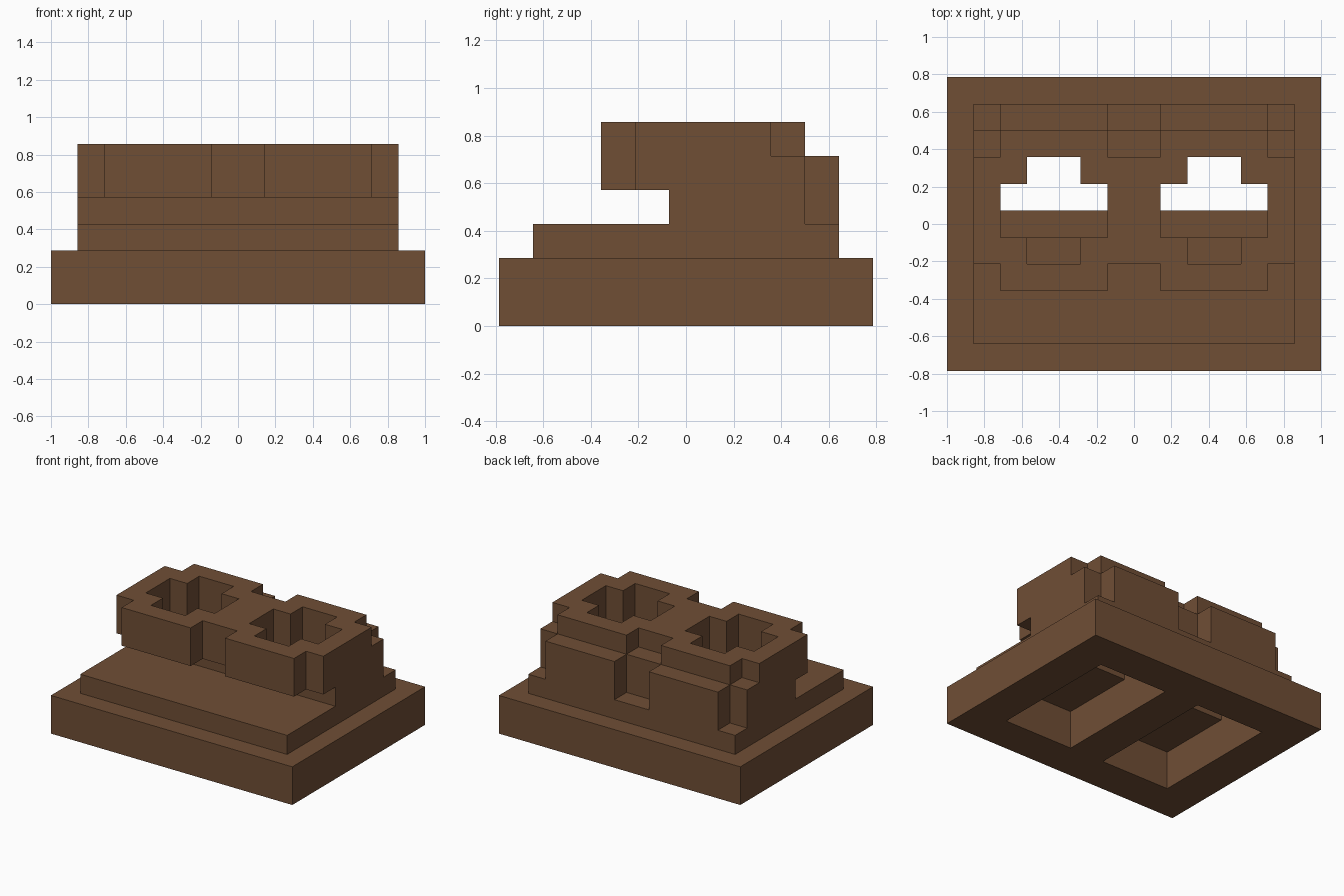
import bpy, bmesh

cube = bpy.data.objects.get("Cube")
if cube:
    bpy.data.objects.remove(cube, do_unlink=True)

U = 1 / 7                # edge length of one block
HALF_X, HALF_Y, TOP = 7, 5.5, 6

brown = bpy.data.materials.new("leather brown")
brown.use_nodes = True
color = (0.162, 0.077, 0.036, 1)
brown.diffuse_color = color
brown.node_tree.nodes["Principled BSDF"].inputs["Base Color"].default_value = color

blocks = set()


def cells(x, y, z):
    """Block positions in a box given as spans, mirrored left and right."""
    found = set()
    for i in range(x[0], x[1]):
        for j in range(int(y[0] + HALF_Y), int(y[1] + HALF_Y)):
            for k in range(z[0], z[1]):
                found |= {(i, j, k), (-1 - i, j, k)}
    return found


def add(x, y, z):
    blocks.update(cells(x, y, z))


def cut(x, y, z):
    blocks.difference_update(cells(x, y, z))


# Sole and toe step
add((0, 7), (-5.5, 5.5), (0, 2))
add((0, 6), (-4.5, 4.5), (2, 3))

# Heel body: recessed bridge and sides, with the two heels further back
add((0, 6), (-0.5, 3.5), (3, 5))
add((1, 5), (-0.5, 4.5), (3, 5))

# Collar, overhanging the toes
add((0, 6), (-1.5, 2.5), (4, 6))
add((1, 5), (-2.5, 3.5), (4, 6))

# Hollows: sole recess, heel cavity and cross-shaped ankle opening
cut((1, 5), (-3.5, 3.5), (0, 2))
cut((1, 5), (0.5, 3.5), (2, 4))
cut((1, 5), (-0.5, 1.5), (4, 6))
cut((2, 4), (-1.5, 2.5), (4, 6))

# Skin the outside of the blocks
bm = bmesh.new()
corners = {}


def corner(p):
    if p not in corners:
        corners[p] = bm.verts.new(((p[0]) * U, (p[1] - HALF_Y) * U, p[2] * U))
    return corners[p]


for block in sorted(blocks):
    for axis in range(3):
        for side in (0, 1):
            beside = list(block)
            beside[axis] += 2 * side - 1
            if tuple(beside) in blocks:
                continue
            ring = []
            for s, t in ((0, 0), (1, 0), (1, 1), (0, 1)):
                p = list(block)
                p[axis] += side
                p[(axis + 1) % 3] += s
                p[(axis + 2) % 3] += t
                ring.append(corner(tuple(p)))
            bm.faces.new(ring if side else ring[::-1])

# Merge the block faces into large flat ones
bmesh.ops.dissolve_limit(bm, angle_limit=0.01, verts=bm.verts[:], edges=bm.edges[:])

mesh = bpy.data.meshes.new("shoe_pair")
bm.to_mesh(mesh)
bm.free()
mesh.materials.append(brown)
bpy.context.collection.objects.link(bpy.data.objects.new("shoe_pair", mesh))
